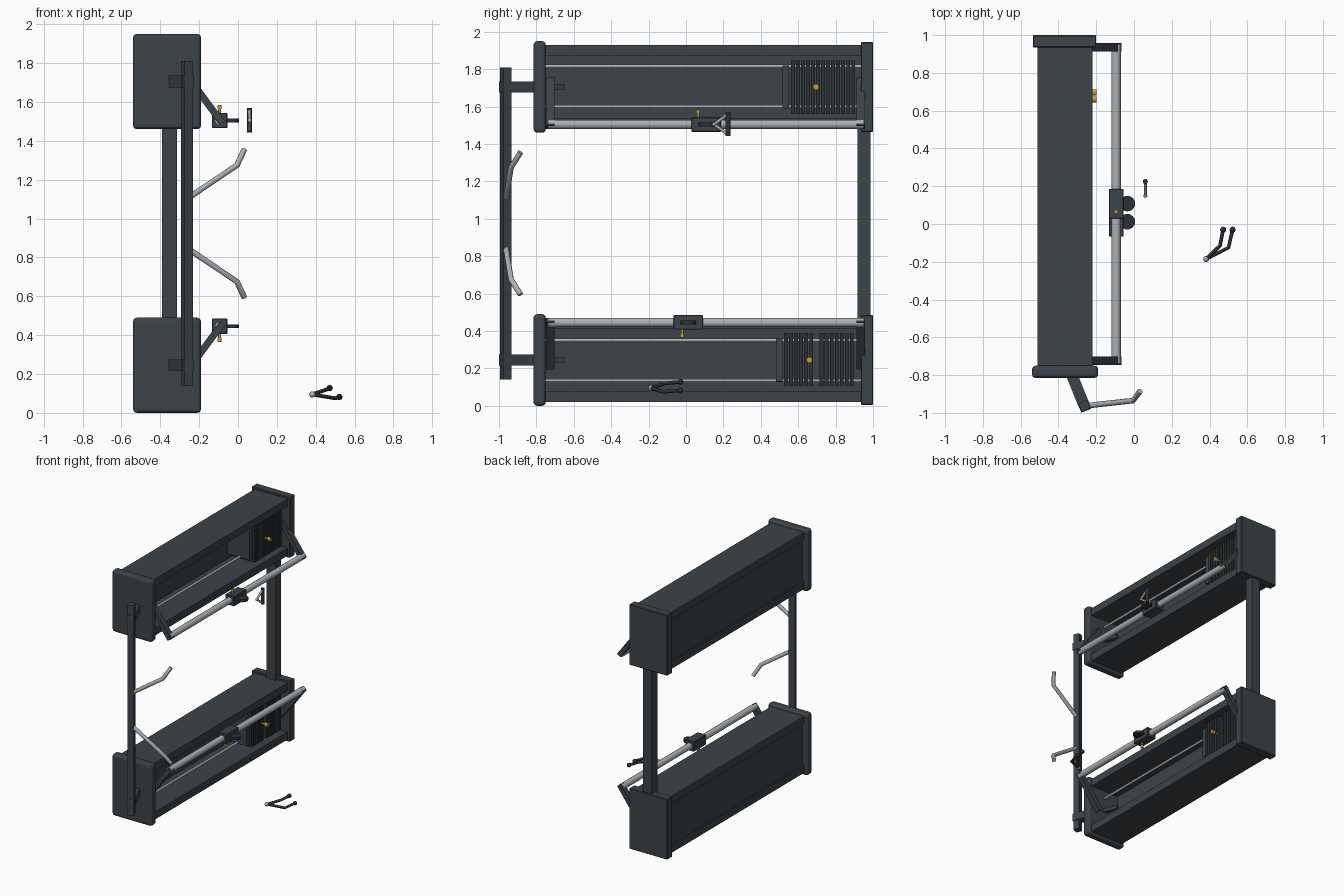
import bpy
import math
from mathutils import Vector, Matrix

if "Cube" in bpy.data.objects:
    bpy.data.objects.remove(bpy.data.objects["Cube"])


def material(name, rgb, rough=0.5):
    m = bpy.data.materials.new(name)
    m.use_nodes = True
    m.diffuse_color = (*rgb, 1)
    node = m.node_tree.nodes["Principled BSDF"]
    node.inputs["Base Color"].default_value = (*rgb, 1)
    node.inputs["Roughness"].default_value = rough
    return m


SLATE = material("slate paint", (0.046, 0.056, 0.065))
DARK = material("dark iron", (0.026, 0.031, 0.036))
STEEL = material("brushed steel", (0.42, 0.44, 0.46))
GOLD = material("gold pin", (0.56, 0.34, 0.04))


def box(name, lo, hi, mat, bevel=0.0, segments=1):
    lo, hi = Vector(lo), Vector(hi)
    bpy.ops.mesh.primitive_cube_add(size=1, location=(lo + hi) / 2)
    ob = bpy.context.object
    ob.name = name
    size = Vector([abs(d) for d in hi - lo])
    ob.data.transform(Matrix.Diagonal((*size, 1)))
    ob.data.materials.append(mat)
    if bevel:
        mod = ob.modifiers.new("edge", "BEVEL")
        mod.width, mod.segments = bevel, segments
    return ob


def beam(name, a, b, width, depth, mat):
    """Rectangular bar from a to b."""
    a, b = Vector(a), Vector(b)
    half = (b - a).length / 2
    ob = box(name, (-width / 2, -depth / 2, -half), (width / 2, depth / 2, half), mat)
    ob.location = (a + b) / 2
    ob.rotation_euler = (b - a).to_track_quat("Z", "Y").to_euler()
    return ob


def tube(name, points, radius, mat):
    """Round bar along a path."""
    cu = bpy.data.curves.new(name, "CURVE")
    cu.dimensions = "3D"
    cu.bevel_depth, cu.bevel_resolution, cu.use_fill_caps = radius, 3, True
    sp = cu.splines.new("POLY")
    sp.points.add(len(points) - 1)
    for p, co in zip(sp.points, points):
        p.co = (*co, 1)
    cu.materials.append(mat)
    ob = bpy.data.objects.new(name, cu)
    bpy.context.collection.objects.link(ob)
    return ob


def cylinder(name, a, b, radius, mat, sides=24):
    a, b = Vector(a), Vector(b)
    bpy.ops.mesh.primitive_cylinder_add(vertices=sides, radius=radius,
                                        depth=(b - a).length, location=(a + b) / 2)
    ob = bpy.context.object
    ob.name = name
    ob.rotation_euler = (b - a).to_track_quat("Z", "Y").to_euler()
    bpy.ops.object.shade_smooth_by_angle()
    ob.data.materials.append(mat)


def ball(name, center, radius, mat):
    bpy.ops.mesh.primitive_uv_sphere_add(segments=16, ring_count=8,
                                         radius=radius, location=center)
    ob = bpy.context.object
    ob.name = name
    bpy.ops.object.shade_smooth()
    ob.data.materials.append(mat)


MID = 0.975
POST = Vector((-0.263, -0.963))
TILT = math.radians(22)
INWARD = Vector((-math.sin(TILT), math.cos(TILT)))


def station(label, s, stack_groups, pin_y, carriage_y, clamp_y):
    """One weight housing with its bar; s = 1 for upper, -1 for lower."""
    def z(v):
        return MID + s * (v - MID)

    def part(name):
        return label + "_" + name

    # Housing shell, open towards +x
    for name, z0, z1 in (("outer_slab", 1.87, 1.93), ("inner_slab", 1.48, 1.54)):
        box(part(name), (-0.51, -0.76, z(z0)), (-0.22, 0.94, z(z1)), SLATE)
    box(part("back_wall"), (-0.50, -0.76, z(1.53)), (-0.47, 0.94, z(1.88)), SLATE)
    box(part("front_cap"), (-0.54, -0.815, z(1.46)), (-0.19, -0.75, z(1.95)), SLATE, 0.02, 3)
    box(part("rear_cap"), (-0.535, 0.935, z(1.465)), (-0.20, 1.0, z(1.945)), SLATE, 0.004)

    # Guide rods, end divider and weight stack
    for level in (1.815, 1.60):
        tube(part("guide_rod"), [(-0.345, -0.75, z(level)), (-0.345, 0.94, z(level))], 0.009, STEEL)
    first = stack_groups[0][0]
    box(part("stack_head"), (-0.46, first - 0.045, z(1.59)), (-0.26, first - 0.01, z(1.82)), SLATE)
    for start, count in stack_groups:
        for i in range(count):
            y = start + i * 0.0268
            box(part("weight_plate"), (-0.46, y, z(1.56)), (-0.25, y + 0.021, z(1.845)), DARK)
    cylinder(part("selector_stem"), (-0.28, pin_y, z(1.705)), (-0.21, pin_y, z(1.705)), 0.007, GOLD)
    cylinder(part("selector_knob"), (-0.222, pin_y, z(1.705)), (-0.198, pin_y, z(1.705)), 0.016, GOLD)

    # Slanted arms carrying the long bar
    for y in (-0.725, 0.935):
        beam(part("bar_arm"), (-0.27, y, z(1.745)), (-0.08, y, z(1.49)), 0.045, 0.036, SLATE)
    tube(part("long_bar"), [(-0.095, -0.735, z(1.505)), (-0.095, 0.95, z(1.505))], 0.025, STEEL)

    # Sliding carriage with round lug and clamp pin
    y0 = carriage_y
    box(part("carriage"), (-0.133, y0 - 0.078, z(1.465)), (-0.055, y0 + 0.078, z(1.543)), SLATE, 0.003)
    cylinder(part("carriage_lug"), (-0.035, y0, z(1.494)), (-0.035, y0, z(1.514)), 0.041, DARK)
    cylinder(part("clamp_stem"), (-0.095, clamp_y, z(1.54)), (-0.095, clamp_y, z(1.575)), 0.007, GOLD)
    cylinder(part("clamp_knob"), (-0.095, clamp_y, z(1.565)), (-0.095, clamp_y, z(1.585)), 0.011, GOLD)

    # Bracket joining the cap to the front post
    near, cap, tip = POST, POST + INWARD * 0.19, POST + INWARD * 0.335
    beam(part("post_bracket"), (*near, z(1.705)), (*cap, z(1.705)), 0.06, 0.06, SLATE)
    beam(part("bracket_bolt"), (*cap, z(1.705)), (*tip, z(1.705)), 0.026, 0.026, SLATE)
    collar = box(part("post_collar"), (-0.028, -0.028, -0.03), (0.028, 0.028, 0.03), SLATE)
    collar.location = (*near, z(1.705))
    collar.rotation_euler.z = TILT

    # Bent grip on the front post
    tube(part("bent_grip"), [(-0.25, -0.962, z(1.11)), (-0.005, -0.935, z(1.275)),
                             (0.032, -0.885, z(1.355))], 0.015, STEEL)


station("upper", 1, [(0.562, 13)], 0.695, 0.108, 0.065)
station("lower", -1, [(0.525, 6), (0.715, 7)], 0.66, 0.012, -0.02)

# Uprights
box("rear_column", (-0.39, 0.917, 0.47), (-0.313, 0.987, 1.48), SLATE)
post = box("front_post", (-0.024, -0.024, 0.14), (0.024, 0.024, 1.81), SLATE)
post.location.x, post.location.y = POST
post.rotation_euler.z = TILT

# Triangular pull handle
apex = (0.06, 0.15, 1.505)
for side in (-1, 1):
    tube("handle_strap", [apex, (0.06, 0.225, 1.505 + side * 0.055)], 0.008, STEEL)
cylinder("handle_grip", (0.06, 0.225, 1.442), (0.06, 0.225, 1.568), 0.013, DARK)
ball("handle_ring", apex, 0.011, STEEL)

# Two-strand rope with end stops
ring = (0.382, -0.185, 0.095)
for bend, end in (((0.455, -0.115, 0.12), (0.472, -0.03, 0.128)),
                  ((0.50, -0.125, 0.075), (0.522, -0.03, 0.082))):
    tube("rope_strand", [ring, bend, end], 0.010, DARK)
    ball("rope_stop", end, 0.016, DARK)
ball("rope_ring", ring, 0.016, STEEL)
